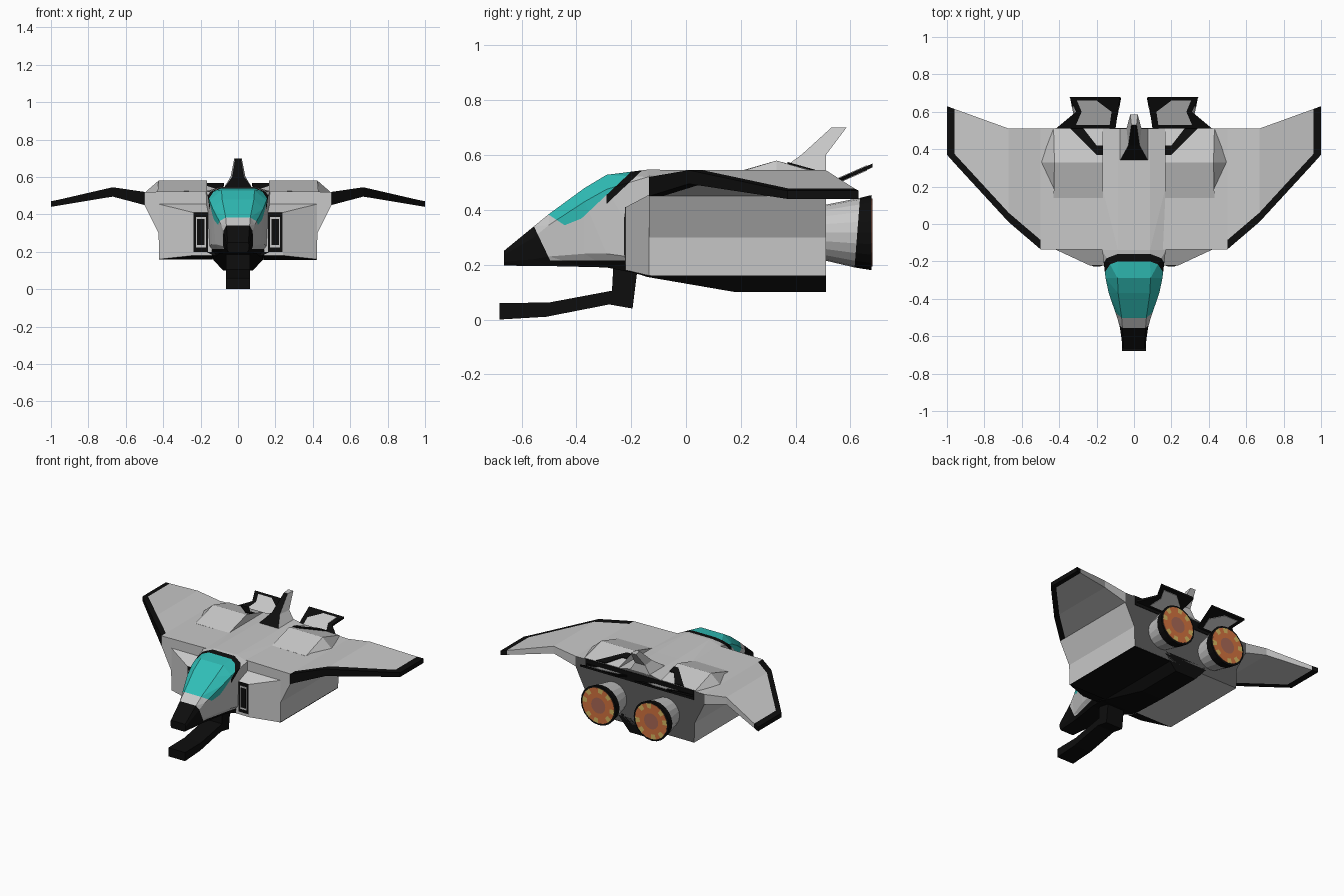
import bpy, bmesh, math
from mathutils import Vector

if "Cube" in bpy.data.objects:
    bpy.data.objects.remove(bpy.data.objects["Cube"])

GREY, BLACK, TEAL, DARK, ORANGE, YELLOW, BROWN = range(7)
COLOURS = [("hull_grey", (.58, .58, .58)), ("trim_black", (.004, .004, .004)),
           ("canopy_teal", (.03, .52, .48)), ("rear_dark_grey", (.11, .11, .11)),
           ("exhaust_orange", (.65, .17, .05)), ("exhaust_yellow", (.68, .48, .12)),
           ("exhaust_brown", (.40, .14, .09))]
MATS = []
for n, c in COLOURS:
    m = bpy.data.materials.new(n)
    m.diffuse_color = (*c, 1)
    m.use_nodes = True
    m.node_tree.nodes["Principled BSDF"].inputs["Base Color"].default_value = m.diffuse_color
    MATS.append(m)


def finish(name, bm, rule, mirror=False):
    """Turn a bmesh into an object; rule is a colour or function(face) -> colour."""
    bmesh.ops.recalc_face_normals(bm, faces=bm.faces)
    bm.normal_update()
    for f in bm.faces:
        f.material_index = rule(f) if callable(rule) else rule
    me = bpy.data.meshes.new(name)
    bm.to_mesh(me)
    bm.free()
    for m in MATS:
        me.materials.append(m)
    ob = bpy.data.objects.new(name, me)
    bpy.context.collection.objects.link(ob)
    if mirror:
        ob.modifiers.new("mirror", 'MIRROR')
    return ob


def loft(loops):
    """Closed skin through equal-length loops of points."""
    bm = bmesh.new()
    rows = [[bm.verts.new(p) for p in lp] for lp in loops]
    n = len(rows[0])
    for a, b in zip(rows, rows[1:]):
        for i in range(n):
            j = (i + 1) % n
            bm.faces.new((a[i], a[j], b[j], b[i]))
    bm.faces.new(rows[0][::-1])
    bm.faces.new(rows[-1])
    return bm


def sym(half):
    """Mirror a half outline of (x, z) points into a full one."""
    return half + [(-x, z) for x, z in reversed(half)]


def along_y(sections):
    return loft([[(x, y, z) for x, z in pts] for y, pts in sections])


def box(x0, x1, y0, y1, z0, z1):
    q = [(x0, z0), (x1, z0), (x1, z1), (x0, z1)]
    return along_y([(y0, q), (y1, q)])


def plate(poly, height, thick):
    """Thin sheet over an (x, y) outline lying on the surface z = height(y)."""
    return loft([[(x, y, height(y) + d) for x, y in poly] for d in (-thick / 2, thick / 2)])


# Fuselage: y, bottom w/z, lower side w/z, shoulder w/z, top w/z
rows = [(-.665, .050, .197, .058, .21, .060, .235, .055, .25),
        (-.555, .060, .195, .070, .22, .075, .30, .062, .34),
        (-.50, .065, .195, .080, .23, .090, .345, .066, .385),
        (-.37, .085, .192, .120, .24, .135, .43, .085, .48),
        (-.29, .100, .190, .140, .24, .152, .475, .088, .528),
        (-.14, .130, .160, .165, .22, .170, .52, .085, .547),
        (.20, .130, .160, .165, .22, .170, .525, .085, .543),
        (.51, .130, .160, .165, .22, .170, .525, .085, .543)]
bm = along_y([(r[0], sym([(r[i], r[i + 1]) for i in (1, 3, 5, 7)])) for r in rows])
bmesh.ops.triangulate(bm, faces=bm.faces)
# colour borders as straight side-view lines: (y, z, slope)
sill_front, sill, rear, strip = (-.505, .385, -.66), (-.44, .345, .4), (-.38, .37, .94), (-.345, .37, .94)
nose, chin = (-.555, .34, -2.1), (-.5, .215, 0)
for y, z, s in (sill_front, sill, rear, strip, nose, chin):
    bmesh.ops.bisect_plane(bm, geom=bm.verts[:] + bm.edges[:] + bm.faces[:],
                           plane_co=(0, y, z), plane_no=(0, -s, 1))


def fuselage_colour(f):
    c = f.calc_center_median()
    above = lambda l: c.z > l[1] + l[2] * (c.y - l[0])
    if not above(nose) or not above(chin):
        return BLACK
    if above(sill_front) and above(sill) and above(rear):
        return TEAL
    if above(strip) and c.z > .44:
        return BLACK
    return DARK if f.normal.y > .9 else GREY


finish("fuselage", bm, fuselage_colour)

# Main hull
section = sym([(.42, .16), (.425, .30), (.5, .45), (.5, .52), (.17, .525)])
finish("hull", along_y([(-.135, section), (.51, section)]),
       lambda f: DARK if f.normal.y > .9 else GREY)
finish("hull_rear_band", box(-.42, .42, .508, .514, .46, .525), BLACK)
finish("belly_panel", box(.1, .42, -.13, .509, .155, .162), BLACK)
finish("keel", along_y([(y, sym([(w, z), (.17, .2)])) for y, w, z in
                        ((-.22, .13, .18), (-.14, .13, .155), (.18, .08, .10), (.51, .08, .10))]), BLACK)

# Intake fairings and framed intake openings
finish("intake_fairing", along_y([
    (-.22, [(.14, .18), (.24, .18), (.24, .41), (.14, .41)]),
    (-.135, [(.14, .16), (.423, .16), (.423, .455), (.14, .455)])]),
    lambda f: BLACK if f.normal.z < -.6 else GREY, True)
for name, grow, y, col in (("intake_frame", 0, -.223, BLACK), ("intake_lip", .012, -.225, GREY),
                           ("intake_hole", .018, -.227, BLACK)):
    finish(name, box(.16 + grow, .237 - grow, y, -.219, .20 + 2 * grow, .41 - 2 * grow), col, True)

# Wings: x, leading y, trailing y, top z, bottom z
wing = [(.5, -.135, .51, .52, .45), (.67, .01, .51, .545, .495),
        (.96, .325, .615, .478, .447), (1.0, .37, .63, .47, .44)]
bm = loft([[(x, a, t), (x, a + .05, t), (x, b, t), (x, b, u), (x, a + .05, u), (x, a, u)]
           for x, a, b, t, u in wing])
edge = {}


def wing_colour(f):
    c = f.calc_center_median()
    lead = all(any(abs(v.co.x - w[0]) < .001 and v.co.y < w[1] + .06 for w in wing) for v in f.verts)
    return BLACK if c.x > .965 or (lead and c.x > .51) else GREY


finish("wing", bm, wing_colour, True)

# Raised engine covers with a painted stripe
finish("engine_cover", along_y([
    (.14, [(.165, .50), (.43, .50), (.43, .522), (.165, .525)]),
    (.33, [(.165, .50), (.5, .515), (.425, .58), (.165, .58)]),
    (.51, [(.165, .50), (.43, .50), (.43, .527), (.165, .53)])]),
    lambda f: DARK if f.normal.y > .9 else GREY, True)
finish("cover_stripe", plate([(.165, .37), (.2, .37), (.34, .51), (.27, .51), (.2, .42), (.165, .42)],
                             lambda y: .583 - .28 * (y - .33), .006), BLACK, True)

# Rear flaps: black frame with grey panel
flap_z = lambda y: .487 + .44 * (y - .51)
finish("flap_frame", plate([(.10, .50), (.43, .50), (.31, .60), (.345, .68), (.075, .68)],
                           flap_z, .014), BLACK, True)
finish("flap_panel", plate([(.13, .53), (.31, .53), (.28, .60), (.305, .66), (.20, .66), (.12, .60)],
                           flap_z, .020), GREY, True)

# Tail fin: z, front y/half width, back y/half width
finish("tail_fin", loft([[(-a, y0, z), (a, y0, z), (b, y1, z), (-b, y1, z)] for z, y0, a, y1, b in
                         ((.535, .33, .08, .51, .08), (.60, .42, .03, .51, .04), (.70, .53, .014, .585, .02))]),
       lambda f: BLACK if f.normal.y < -.3 and abs(f.normal.x) < .3 else GREY)

# Chin gun on its bracket
gun = [(-.68, .0), (-.51, .01), (-.28, .055), (-.195, .04), (-.175, .2),
       (-.265, .2), (-.27, .105), (-.5, .062), (-.68, .06)]
finish("chin_gun", loft([[(x, y, z) for y, z in gun] for x in (-.065, .065)]), BLACK)

# Engine nozzles and glowing exhaust discs
N = 20


def ring(r, y, tilt=0):
    return [(.205 + r * math.cos(2 * math.pi * i / N), y + tilt * math.sin(2 * math.pi * i / N),
             .317 + r * math.sin(2 * math.pi * i / N)) for i in range(N)]


finish("nozzle", loft([ring(.10, .50), ring(.127, .625, .01), ring(.137, .677)]),
       lambda f: BLACK if f.calc_center_median().y > .63 else GREY, True)


def glow(f):
    c = f.calc_center_median() - Vector((.205, 0, .317))
    r = math.hypot(c.x, c.z)
    k = int((math.atan2(c.z, c.x) % (2 * math.pi)) / (2 * math.pi) * N)
    if f.normal.y < .5 or r < .04:
        return BROWN
    return YELLOW if r > .095 and k % 5 in (0, 2) else ORANGE


finish("exhaust_disc", loft([ring(.124, .674), ring(.124, .680), ring(.090, .680), ring(.055, .680)]), glow, True)
